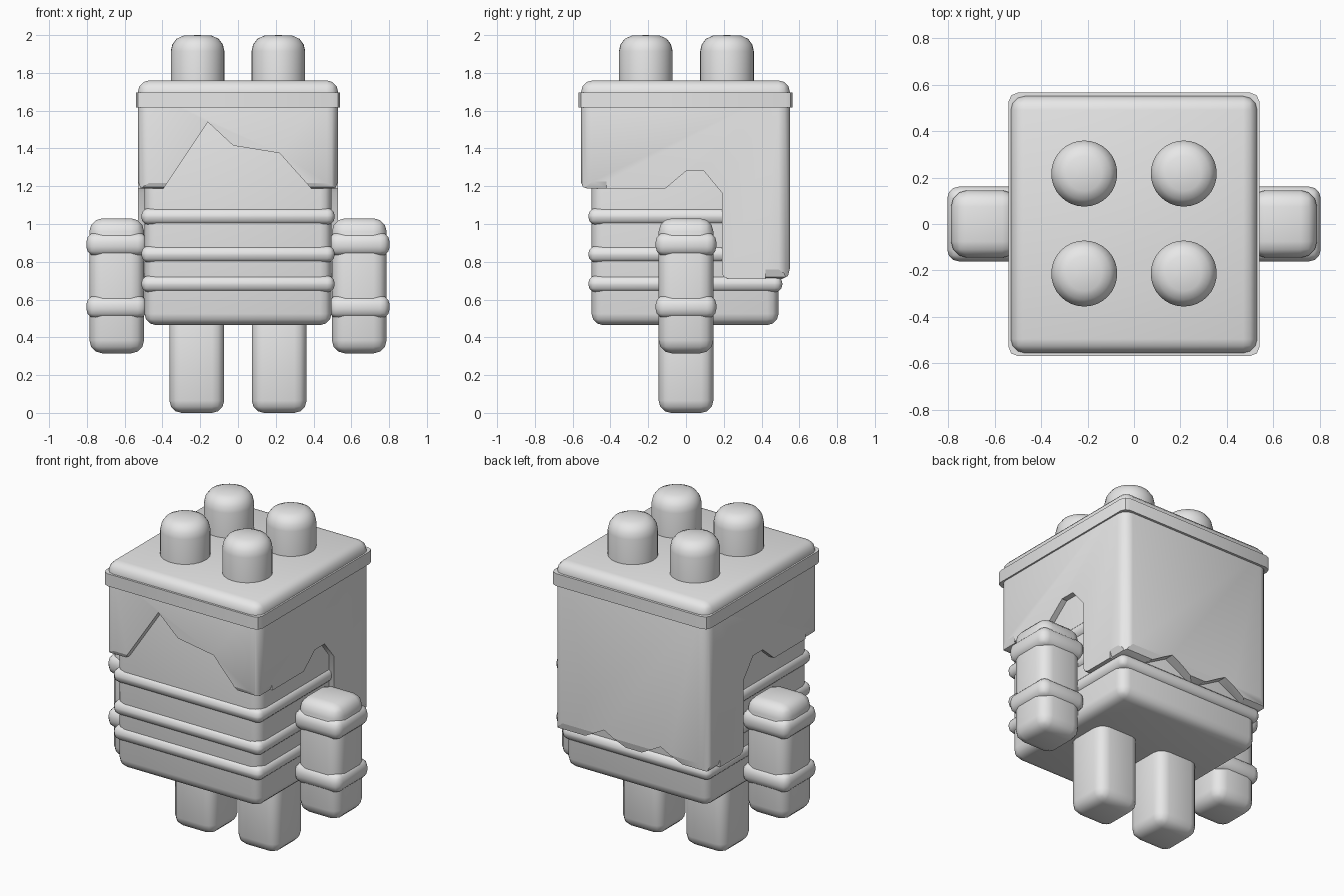
import bpy, bmesh, math
from mathutils import Vector

if "Cube" in bpy.data.objects:
    bpy.data.objects.remove(bpy.data.objects["Cube"], do_unlink=True)

grey = bpy.data.materials.new("plain_grey")
grey.use_nodes = True
COLOR = (0.8, 0.8, 0.8, 1.0)
grey.diffuse_color = COLOR
for node in grey.node_tree.nodes:
    if node.type == 'BSDF_PRINCIPLED':
        node.inputs["Base Color"].default_value = COLOR


def add_object(name, bm):
    bmesh.ops.recalc_face_normals(bm, faces=bm.faces[:])
    mesh = bpy.data.meshes.new(name)
    bm.to_mesh(mesh)
    bm.free()
    mesh.materials.append(grey)
    obj = bpy.data.objects.new(name, mesh)
    bpy.context.collection.objects.link(obj)
    return obj


def activate(obj):
    bpy.ops.object.select_all(action='DESELECT')
    obj.select_set(True)
    bpy.context.view_layer.objects.active = obj


def smooth(obj, angle=40):
    activate(obj)
    bpy.ops.object.shade_smooth_by_angle(angle=math.radians(angle))
    return obj


def rounded_box(name, lo, hi, bevel, segments=3, upright_only=False):
    """Box between two corners with rounded edges."""
    lo, hi = Vector(lo), Vector(hi)
    bm = bmesh.new()
    bmesh.ops.create_cube(bm, size=1)
    for v in bm.verts:
        v.co = Vector([(lo[i] + hi[i]) / 2 + v.co[i] * (hi[i] - lo[i]) for i in range(3)])
    edges = [e for e in bm.edges
             if not upright_only or abs(e.verts[0].co.z - e.verts[1].co.z) > 0.001]
    bmesh.ops.bevel(bm, geom=edges, offset=bevel, segments=segments,
                    profile=0.5, affect='EDGES', clamp_overlap=True)
    return smooth(add_object(name, bm))


def prism(name, outline, axis, start, end):
    """Extrude a (side, z) outline along x or y."""
    def place(a, z, d):
        return (d, a, z) if axis == 'x' else (a, d, z)
    bm = bmesh.new()
    face = bm.faces.new([bm.verts.new(place(a, z, start)) for a, z in outline])
    moved = bmesh.ops.extrude_face_region(bm, geom=[face])["geom"]
    offset = Vector(place(0, 0, end - start))
    bmesh.ops.translate(bm, vec=offset,
                        verts=[g for g in moved if isinstance(g, bmesh.types.BMVert)])
    return add_object(name, bm)


def lathe(name, profile, x, y, sides=32):
    """Spin a (radius, z) profile about an upright axis."""
    bm = bmesh.new()
    verts = [bm.verts.new((r, 0, z)) for r, z in profile]
    edges = [bm.edges.new(pair) for pair in zip(verts, verts[1:])]
    bmesh.ops.spin(bm, geom=verts + edges, cent=(0, 0, 0), axis=(0, 0, 1),
                   angle=math.tau, steps=sides)
    bmesh.ops.remove_doubles(bm, verts=bm.verts[:], dist=0.0005)
    bmesh.ops.translate(bm, vec=(x, y, 0), verts=bm.verts[:])
    return smooth(add_object(name, bm), 50)


# Body with three raised rings
rounded_box("body", (-0.495, -0.5, 0.465), (0.495, 0.49, 1.7), 0.06)
for i, z in enumerate((0.683, 0.84, 1.04)):
    rounded_box(f"body_ring_{i + 1}", (-0.512, -0.517, z - 0.044),
                (0.512, 0.51, z + 0.044), 0.04)

# Head shell, trimmed along ragged lower edges
shell = rounded_box("head_shell", (-0.53, -0.555, 0.4), (0.53, 0.55, 1.76), 0.06)
side_edge = [(-0.7, 0.2), (-0.7, 1.25), (-0.556, 1.22), (-0.545, 1.195), (-0.52, 1.187),
             (-0.11, 1.187), (0.0, 1.28), (0.095, 1.28), (0.19, 1.165), (0.19, 0.74),
             (0.2, 0.72), (0.225, 0.71), (0.51, 0.71), (0.54, 0.725), (0.551, 0.77),
             (0.7, 0.8), (0.7, 0.2)]
front_edge = [(-0.7, 0.2), (-0.7, 1.25), (-0.53, 1.225), (-0.515, 1.188), (-0.48, 1.175),
              (-0.4, 1.18), (-0.16, 1.54), (-0.025, 1.415), (0.22, 1.375), (0.39, 1.185),
              (0.48, 1.175), (0.515, 1.188), (0.53, 1.225), (0.7, 1.25), (0.7, 0.2)]
back_edge = [(-0.7, 0.2), (-0.7, 0.8), (-0.53, 0.76), (-0.515, 0.72), (-0.48, 0.705),
             (-0.42, 0.69), (-0.21, 0.8), (-0.02, 0.695), (0.18, 0.8), (0.38, 0.69),
             (0.48, 0.705), (0.515, 0.72), (0.53, 0.76), (0.7, 0.8), (0.7, 0.2)]
cutters = [prism("side_cutter", side_edge, 'x', -0.9, 0.9),
           prism("front_cutter", front_edge, 'y', -0.9, -0.42),
           prism("back_cutter", back_edge, 'y', 0.42, 0.9)]
for cutter in cutters:
    cutter.hide_render = True
    activate(shell)
    mod = shell.modifiers.new("trim", 'BOOLEAN')
    mod.operation = 'DIFFERENCE'
    mod.solver = 'EXACT'
    mod.object = cutter
    bpy.ops.object.modifier_apply(modifier=mod.name)
    bpy.data.objects.remove(cutter, do_unlink=True)
smooth(shell)

# Thin band around the top of the head
rounded_box("head_band", (-0.54, -0.568, 1.618), (0.54, 0.565, 1.695), 0.04, 2, True)

# Four studs on top
stud = [(0.142, 1.7), (0.142, 1.915), (0.134, 1.95), (0.112, 1.98), (0.075, 1.997), (0, 2.0)]
for fb, y in (("front", -0.213), ("back", 0.217)):
    for lr, x in (("left", 0.214), ("right", -0.214)):
        lathe(f"stud_{fb}_{lr}", stud, x, y)

# Legs and cuffed arms, one per side
for side, s in (("left", 1), ("right", -1)):
    def limb(name, x, half, z0, z1, bevel):
        rounded_box(f"{name}_{side}", (s * x - half, -half, z0),
                    (s * x + half, half, z1), bevel)
    limb("leg", 0.218, 0.145, 0.0, 0.56, 0.065)
    limb("arm", 0.642, 0.145, 0.315, 1.03, 0.07)
    limb("arm_cuff_upper", 0.642, 0.161, 0.83, 0.955, 0.05)
    limb("arm_cuff_lower", 0.642, 0.161, 0.5, 0.622, 0.05)
